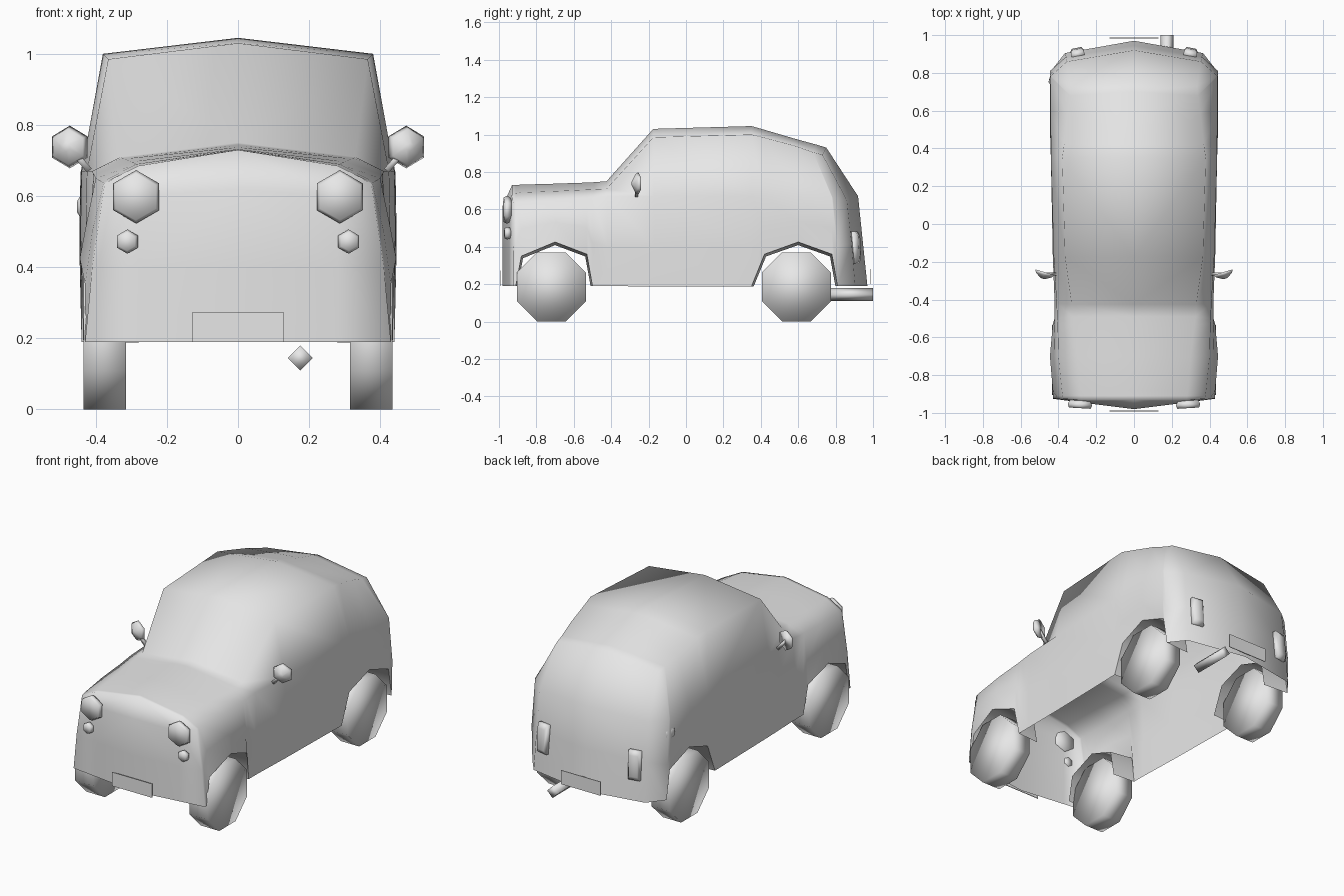
import bpy, bmesh, math
from mathutils import Vector

if "Cube" in bpy.data.objects:
    bpy.data.objects.remove(bpy.data.objects["Cube"])

grey = bpy.data.materials.new("plain_grey")
grey.diffuse_color = (0.8, 0.8, 0.8, 1)
grey.use_nodes = True
grey.node_tree.nodes["Principled BSDF"].inputs["Base Color"].default_value = grey.diffuse_color


def make(name, verts, faces, mirror=False, smooth=True, up_face=None):
    me = bpy.data.meshes.new(name)
    me.from_pydata([tuple(v) for v in verts], [], faces)
    bm = bmesh.new()
    bm.from_mesh(me)
    bm.faces.ensure_lookup_table()
    bmesh.ops.recalc_face_normals(bm, faces=bm.faces[:])
    if up_face is not None:
        bm.normal_update()
        if bm.faces[up_face].normal.z < 0:
            bmesh.ops.reverse_faces(bm, faces=bm.faces[:])
    bm.to_mesh(me)
    bm.free()
    for p in me.polygons:
        p.use_smooth = smooth
    me.materials.append(grey)
    ob = bpy.data.objects.new(name, me)
    bpy.context.collection.objects.link(ob)
    if mirror:
        mod = ob.modifiers.new("mirror", 'MIRROR')
        mod.use_clip = True
        mod.merge_threshold = 0.0005
    return ob


def lathe(name, profile, sides, loc, axis, phase=0, stretch=(1, 1), mirror=True, smooth=True):
    """Rings of (radius, height) around an axis, closed with flat ends."""
    axis, loc = Vector(axis).normalized(), Vector(loc)
    u = axis.cross(Vector((0, 0, 1))).normalized()
    v = u.cross(axis)
    verts, faces, n = [], [], sides
    for r, h in profile:
        for i in range(n):
            a = math.radians(phase) + 2 * math.pi * i / n
            verts.append(loc + u * (r * stretch[0] * math.cos(a))
                         + v * (r * stretch[1] * math.sin(a)) + axis * h)
    for k in range(len(profile) - 1):
        for i in range(n):
            j = (i + 1) % n
            faces.append((k * n + i, k * n + j, k * n + n + j, k * n + n + i))
    faces.append(tuple(range(n)))
    faces.append(tuple(range(len(verts) - n, len(verts))))
    return make(name, verts, faces, mirror, smooth)


# Body half sections: y top, y low, centre z, edge x/z, shoulder x/z, side x/z, sill x/z
sections = [
    (-.93, -.925, .73, .28, .685, .375, .635, .41, .40, .43, .19),
    (-.91, -.91, .73, .28, .686, .378, .637, .412, .41, .43, .19),
    (-.88, -.88, .732, .285, .69, .382, .64, .41, .50, .43, .35),
    (-.70, -.70, .737, .30, .697, .40, .65, .425, .53, .445, .425),
    (-.53, -.53, .743, .32, .705, .405, .66, .42, .50, .43, .36),
    (-.49, -.50, .745, .325, .707, .407, .662, .42, .42, .42, .19),
    (-.425, -.42, .75, .33, .71, .41, .67, .42, .40, .42, .19),
    (-.175, -.17, 1.03, .365, .985, .425, .67, .43, .40, .425, .187),
    (.35, .35, 1.045, .38, 1.0, .44, .67, .44, .40, .435, .187),
    (.42, .42, 1.025, .37, .983, .44, .67, .443, .50, .436, .36),
    (.58, .60, .978, .352, .94, .442, .67, .445, .53, .443, .425),
    (.70, .78, .945, .338, .905, .443, .665, .446, .50, .44, .36),
    (.75, .81, .93, .333, .892, .44, .66, .445, .40, .44, .19),
]
verts, faces = [], []
for yt, yl, zc, xe, ze, xs, zs, xm, zm, xb, zb in sections:
    ye = yt if yt < .7 else yt - .02
    ys = yl if yl < .8 else .785
    verts += [(0, yt, zc), (xe, ye, ze), (xs, ys, zs), (xm, yl, zm), (xb, yl, zb)]
for i in range(len(sections) - 1):
    for j in range(4):
        a = i * 5 + j
        faces.append((a, a + 1, a + 6, a + 5))


# Nose and tail: a centre column and an outer column joined to the end section
def end_cap(base, centre, outer):
    n = len(verts)
    verts.extend((0, y, z) for y, z in centre)
    verts.extend(outer)
    faces.append((base, base + 1, n + 3, n))
    faces.append((base + 1, base + 2, n + 3))
    for k in range(2):
        faces.append((n + k, n + 3 + k, n + 4 + k, n + 1 + k))
        faces.append((n + 3 + k, base + 2 + k, base + 3 + k, n + 4 + k))


end_cap(0, [(-.98, .62), (-.98, .40), (-.98, .19)],
        [(.28, -.945, .60), (.28, -.945, .40), (.28, -.944, .19)])
end_cap(5 * (len(sections) - 1), [(.92, .67), (.945, .43), (.97, .19)],
        [(.355, .86, .65), (.36, .885, .42), (.365, .905, .19)])
make("body_shell", verts, faces, mirror=True, up_face=28)

# Wheel wells: arch edges swept inward
for name, rows in (("front", sections[1:6]), ("rear", sections[8:13])):
    mid = (rows[0][1] + rows[-1][1]) / 2
    wv, wf = [], []
    for r in rows:
        wv += [(r[9], r[1], r[10]),
               (.28, mid + (r[1] - mid) * .95, .19 + (r[10] - .19) * .93)]
    for k in range(len(rows) - 1):
        wf.append((2 * k, 2 * k + 1, 2 * k + 3, 2 * k + 2))
    make(name + "_wheel_wells", wv, wf, mirror=True)

# Wheels
for name, y in (("front_wheels", -.72), ("rear_wheels", .59)):
    lathe(name, [(.2, 0), (.2, .12)], 8, (.315, y, .185), (1, 0, 0), 22.5)

# Lamps
lathe("headlights", [(.062, 0), (.075, .022), (.066, .04)], 6, (.285, -.935, .598), (.06, -1, 0), 30)
lathe("fog_lights", [(.028, 0), (.034, .02), (.026, .034)], 6, (.31, -.937, .472), (.06, -1, 0), 30)
lathe("tail_lights", [(.05, 0), (.05, .03), (.036, .045)], 4, (.295, .885, .395), (.2, 1, .05), 45,
      stretch=(1, 2.4))

# Door mirrors and their arms
lathe("door_mirrors", [(.06, 0), (.05, .016), (.012, .036)], 6, (.473, -.255, .738), (.3, -1, 0), 30)
lathe("mirror_arms", [(.012, 0), (.012, .085)], 4, (.418, -.265, .672), (.65, 0, .75), 45)

# Fuel cap on the left flank
lathe("fuel_cap", [(.04, 0), (.04, .022), (.03, .034)], 6, (-.412, .765, .57), (-1, .35, .05), 30,
      mirror=False)

# Exhaust pipe
lathe("exhaust_pipe", [(.035, 0), (.035, .23)], 4, (.175, .77, .145), (0, 1, 0), mirror=False)

# Number plates
for name, y, z in (("front_plate", -.99, .19), ("rear_plate", .985, .2)):
    s = -1 if y < 0 else 1
    lathe(name, [(.1, 0), (.1, .004)], 4, (0, y - s * .002, z + .041), (0, s, 0), 45,
          stretch=(.13 / .0707, .041 / .0707), mirror=False, smooth=False)
